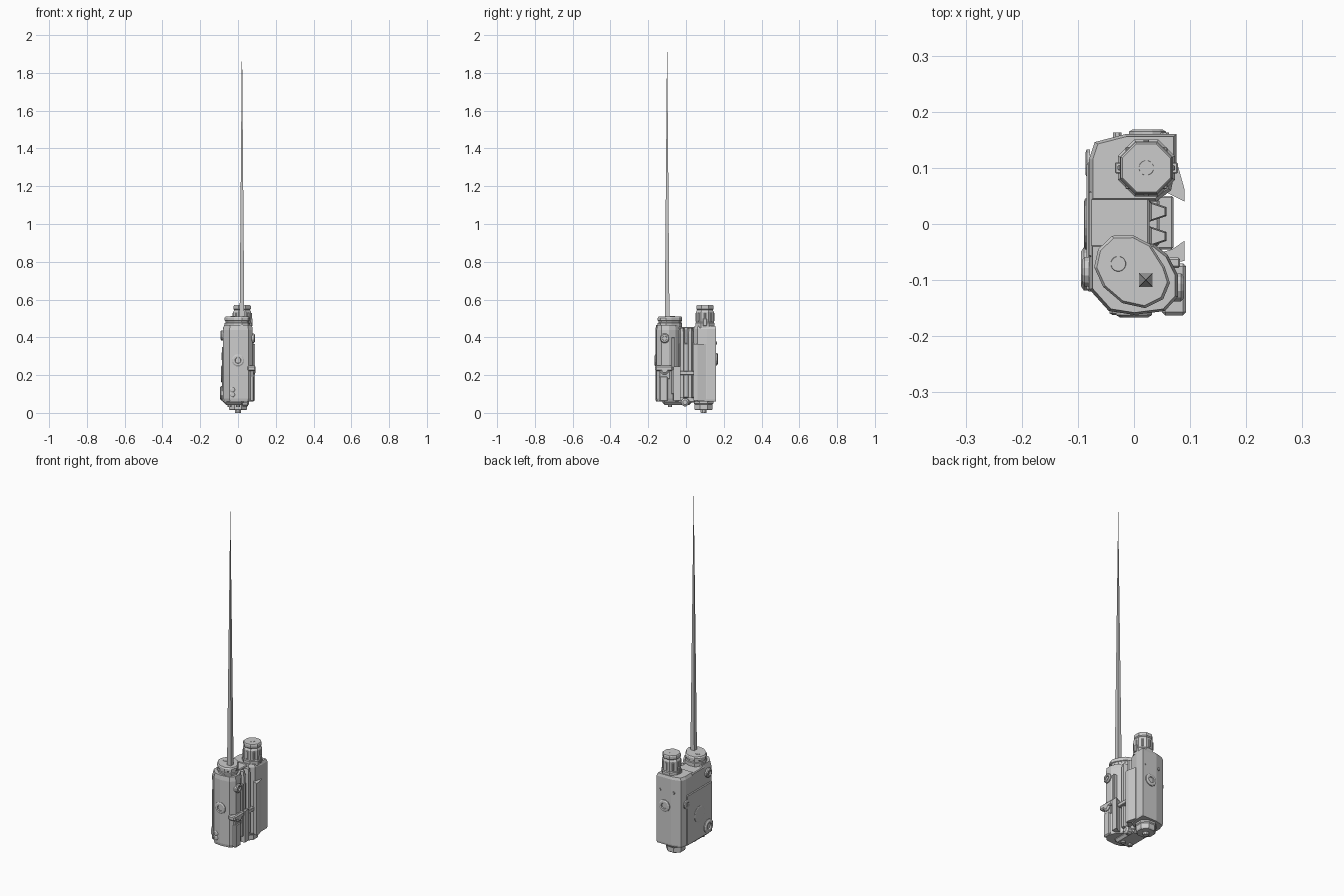
import bpy, bmesh, math
from mathutils import Matrix, Vector

if "Cube" in bpy.data.objects:
    bpy.data.objects.remove(bpy.data.objects["Cube"])


def make(name, bm):
    bmesh.ops.recalc_face_normals(bm, faces=bm.faces)
    me = bpy.data.meshes.new(name)
    bm.to_mesh(me)
    bm.free()
    ob = bpy.data.objects.new(name, me)
    bpy.context.collection.objects.link(ob)
    return ob


def loft(name, pts, levels):
    """Vertical prism from a plan outline; levels are (z, scale about centroid)."""
    bm = bmesh.new()
    n = len(pts)
    cx, cy = sum(p[0] for p in pts) / n, sum(p[1] for p in pts) / n
    rings = [[bm.verts.new((cx + (x - cx) * s, cy + (y - cy) * s, z)) for x, y in pts]
             for z, s in levels]
    for a, b in zip(rings, rings[1:]):
        for i in range(n):
            bm.faces.new((a[i], a[(i + 1) % n], b[(i + 1) % n], b[i]))
    bm.faces.new(rings[0])
    bm.faces.new(rings[-1])
    return make(name, bm)


def ngon(x, y, r, n=8):
    return [(x + r * math.cos((i + .5) * math.tau / n),
             y + r * math.sin((i + .5) * math.tau / n)) for i in range(n)]


def lathe(name, base, axis, steps, n=10):
    """Turned part along an axis; steps are (distance, radius)."""
    bm = bmesh.new()
    rot = Vector((0, 0, 1)).rotation_difference(Vector(axis)).to_matrix().to_4x4()
    m = Matrix.Translation(base) @ rot
    rings = [[bm.verts.new(m @ Vector((x, y, d))) for x, y in ngon(0, 0, r, n)]
             for d, r in steps]
    for a, b in zip(rings, rings[1:]):
        for i in range(n):
            bm.faces.new((a[i], a[(i + 1) % n], b[(i + 1) % n], b[i]))
    bm.faces.new(rings[0])
    bm.faces.new(rings[-1])
    return make(name, bm)


def box(name, x, y, z, bevel=0.004):
    bm = bmesh.new()
    bmesh.ops.create_cube(bm, size=1)
    for v in bm.verts:
        for i, (a, b) in enumerate((x, y, z)):
            v.co[i] = a if v.co[i] < 0 else b
    if bevel:
        bmesh.ops.bevel(bm, geom=bm.edges[:], offset=bevel, segments=1, affect='EDGES')
    return make(name, bm)


# Housing: rear tube, front tube and connecting web
rear = [(-.016, .16), (.076, .16), (.076, .11), (.066, .06), (.04, .04),
        (-.08, .04), (-.08, .116), (-.07, .146)]
loft("rear_housing", rear, [(.06, .97), (.07, 1), (.445, 1), (.46, .92)])
front = [(-.08, -.035), (.035, -.035), (.06, -.055), (.078, -.09), (.078, -.13),
         (.055, -.155), (0, -.162), (-.045, -.155), (-.08, -.116)]
loft("front_housing", front, [(.06, .95), (.075, 1), (.44, 1), (.465, .93)])
box("web", (-.08, .028), (-.06, .06), (.055, .455))
box("bottom_plate", (-.075, .03), (-.125, .03), (.043, .075), .012)
box("side_plate", (-.085, -.07), (-.12, .11), (.06, .35), .004)

# Recess trim, rail bar and gussets on the right side
box("recess_panel", (.02, .045), (-.04, .045), (.08, .37))
box("cross_bar", (.03, .07), (-.045, .05), (.2, .222), .003)
for y in (-.022, .022):
    loft("recess_gusset", [(.028, y - .018), (.058, y - .008), (.058, y + .008), (.028, y + .018)],
         [(.08, 1), (.42, 1), (.45, .8)])

# Rail claws
loft("rear_claw", [(.07, .107), (.078, .105), (.09, .062), (.09, .04), (.06, .055)],
     [(.065, 1), (.365, 1)])
loft("front_claw", [(.05, -.07), (.05, -.05), (.068, -.045), (.09, -.03), (.09, -.066)],
     [(.065, 1), (.245, 1)])

# Rear cap with grip lugs
rc = (.022, .1)
loft("rear_cap", ngon(*rc, .055), [(.45, 1), (.475, 1), (.48, .93), (.535, .93),
                                   (.545, .82), (.55, .9), (.565, .9), (.57, .84)])
for i in range(8):
    a = i * math.pi / 4
    x, y = rc[0] + .046 * math.cos(a), rc[1] + .046 * math.sin(a)
    box("cap_rib", (x - .005, x + .005), (y - .005, y + .005), (.485, .53), .002)
for x in (-.028, .072):
    box("cap_lug", (x - .006, x + .006), (.09, .11), (.46, .5), .002)
lathe("rear_cap_button", (*rc, .568), (0, 0, 1), [(0, .014), (.003, .013)], 16)

# Front cap and antenna
cap = [(-.039, -.021), (-.002, -.02), (.029, -.036), (.055, -.077), (.064, -.105), (.052, -.134),
       (.02, -.15), (-.021, -.141), (-.055, -.112), (-.071, -.077), (-.064, -.045)]
loft("front_cap", cap, [(.455, 1), (.475, 1), (.478, .93), (.486, .93),
                        (.489, 1), (.503, 1), (.51, .93)])
lathe("front_cap_button", (-.028, -.071, .509), (0, 0, 1), [(0, .014), (.003, .013)], 16)
bm = bmesh.new()
bmesh.ops.create_cone(bm, cap_ends=True, segments=4, radius1=.0175, radius2=0, depth=1.495,
                      matrix=Matrix.Translation((.021, -.1, 1.2525)) @ Matrix.Rotation(math.pi / 4, 4, 'Z'))
make("antenna", bm)

# Bottom battery knob and feet
loft("bottom_knob", ngon(0, .093, .056), [(.014, .84), (.02, .92), (.045, .92), (.05, 1), (.065, 1)])
lathe("bottom_knob_stem", (0, .093, 0), (0, 0, 1), [(0, .016), (.02, .018)], 8)
lathe("bottom_screw", (.025, -.005, .056), (1, 0, 0), [(0, .022), (.025, .022), (.032, .012)], 10)
for x in (-.045, 0):
    lathe("bottom_peg", (x, -.085, .032), (0, 0, 1), [(0, .012), (.02, .012)], 8)

# Adjustment screws with recessed faces
screw = [(0, 1), (.55, 1), (.75, .8), (.75, .5), (.45, .45)]


def dial(name, base, axis, r, h):
    lathe(name, base, axis, [(d * h, s * r) for d, s in screw], 12)


dial("front_dial", (0, -.152, .278), (0, -1, 0), .033, .019)
dial("rear_dial", (.024, .155, .285), (0, 1, 0), .034, .018)
dial("right_dial", (.07, -.113, .395), (1, 0, 0), .026, .025)
dial("left_lower_dial", (-.075, -.08, .105), (-1, 0, 0), .04, .026)
dial("left_upper_dial", (-.075, -.085, .41), (-1, 0, 0), .027, .024)
dial("left_rear_dial", (-.078, .108, .3), (-1, 0, 0), .026, .011)
lathe("side_button", (-.08, 0, .205), (-1, 0, 0), [(0, .046), (.007, .046), (.009, .041)], 20)

# Clamp, lever and hinge on the right front
box("clamp_block", (.055, .086), (-.142, -.095), (.06, .195), .006)
box("clamp_lever", (.05, .093), (-.163, -.07), (.222, .25), .006)
lathe("clamp_bolt", (.05, -.113, .228), (1, 0, 0), [(0, .026), (.036, .026), (.043, .016)], 8)
box("clamp_hinge", (.05, .082), (-.14, -.085), (.18, .225), .003)
box("clamp_strip", (.06, .082), (-.078, -.06), (.1, .4), .003)

# Small front window and rear latch pins
for z in (.097, .122):
    lathe("front_window", (-.03, -.145, z), (0, -1, 0), [(0, .014), (.014, .014), (.017, .009)], 10)
for x in (-.03, .055):
    lathe("rear_pin", (x, .15, .37), (0, 1, 0), [(0, .008), (.013, .008)], 8)
